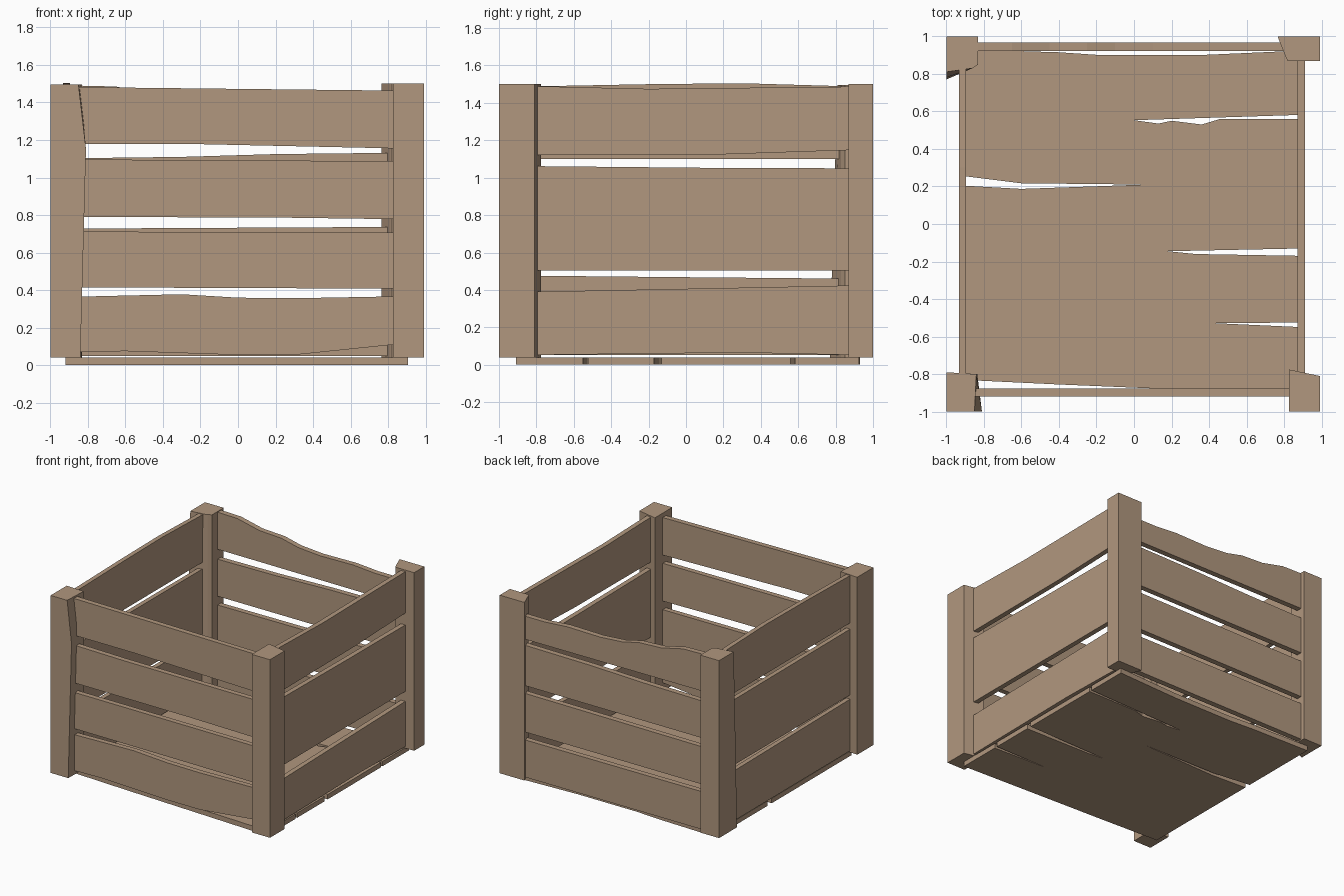
import bpy, bmesh

wood = bpy.data.materials.new("brown wood")
wood.diffuse_color = (0.44, 0.31, 0.21, 1)


def finish(name, bm):
    bmesh.ops.recalc_face_normals(bm, faces=bm.faces)
    me = bpy.data.meshes.new(name)
    bm.to_mesh(me)
    bm.free()
    me.materials.append(wood)
    ob = bpy.data.objects.new(name, me)
    bpy.context.collection.objects.link(ob)
    return ob


def loft(name, rings):
    """Closed solid through rings of equal point count."""
    bm = bmesh.new()
    loops = [[bm.verts.new(p) for p in r] for r in rings]
    n = len(loops[0])
    for a, b in zip(loops, loops[1:]):
        for i in range(n):
            j = (i + 1) % n
            bm.faces.new((a[i], a[j], b[j], b[i]))
    bm.faces.new(loops[0][::-1])
    bm.faces.new(loops[-1])
    return finish(name, bm)


def slat(name, axis, lo, hi, bottom, top):
    """Board with worn edges; bottom and top are (along, z) points."""
    outline = bottom + top[::-1]
    if axis == 'y':
        rings = [[(a, d, z) for a, z in outline] for d in (lo, hi)]
    else:
        rings = [[(d, a, z) for a, z in outline] for d in (lo, hi)]
    return loft(name, rings)


def post(name, *levels):
    """Corner post from (z, xy outline) levels."""
    return loft(name, [[(x, y, z) for x, y in ring] for z, ring in levels])


# Floor: one panel with cracks cut in from its ends
floor = [(-0.92, -0.83), (-0.4, -0.855), (0.2, -0.88), (0.905, -0.91),
         (0.905, -0.55), (0.42, -0.528), (0.905, -0.525),
         (0.905, -0.17), (0.33, -0.16), (0.18, -0.145), (0.905, -0.13),
         (0.905, 0.56), (0.46, 0.56), (0.36, 0.53), (0.2, 0.55), (0.13, 0.535),
         (0.0, 0.553), (0.905, 0.582),
         (0.905, 0.925), (0.8, 0.92), (0.35, 0.9), (-0.18, 0.9), (-0.4, 0.915),
         (-0.92, 0.93),
         (-0.92, 0.257), (-0.6, 0.217), (0.06, 0.21), (-0.6, 0.187), (-0.92, 0.205)]
loft("floor", [[(x, y, z) for x, y in floor] for z in (0.0, 0.04)])

# Corner posts, slightly warped
post("front_left_post",
     (0.04, [(-1, -1), (-0.84, -1), (-0.835, -0.8), (-1, -0.79)]),
     (1.15, [(-1, -1), (-0.81, -1), (-0.835, -0.8), (-1, -0.79)]),
     (1.495, [(-1, -1), (-0.85, -1), (-0.84, -0.8), (-1, -0.79)]))
fr = [(0.825, -1), (0.99, -1), (0.99, -0.81), (0.825, -0.775)]
post("front_right_post", (0.04, fr), (1.5, fr))
post("back_left_post",
     (0.04, [(-1, 1), (-1, 0.77), (-0.86, 0.83), (-0.83, 0.85), (-0.83, 1)]),
     (0.5, [(-1, 1), (-1, 0.78), (-0.86, 0.83), (-0.83, 0.85), (-0.83, 1)]),
     (1.495, [(-1, 1), (-1, 0.81), (-0.86, 0.83), (-0.83, 0.85), (-0.83, 1)]))
br = [(0.765, 1), (0.81, 0.885), (0.82, 0.868), (0.99, 0.868), (0.99, 1)]
post("back_right_post", (0.04, br), (1.5, br))

# Front slats
L, R = -0.87, 0.85
front = [
    ([(L, 0.07), (-0.6, 0.075), (0.0, 0.055), (0.3, 0.055), (R, 0.112)],
     [(L, 0.365), (-0.3, 0.378), (0.0, 0.36), (0.3, 0.357), (R, 0.367)]),
    ([(L, 0.415), (R, 0.408)], [(L, 0.712), (R, 0.708)]),
    ([(L, 0.79), (0.2, 0.787), (R, 0.778)], [(L, 1.1), (-0.4, 1.092), (R, 1.088)]),
    ([(L, 1.18), (-0.3, 1.18), (R, 1.155)], [(L, 1.482), (R, 1.463)]),
]
# Back slats; the top one is worn down toward the right
back = [
    ([(L, 0.05), (R, 0.05)], [(L, 0.36), (R, 0.355)]),
    ([(L, 0.42), (R, 0.42)], [(L, 0.728), (R, 0.737)]),
    ([(L, 0.8), (R, 0.8)], [(L, 1.103), (-0.3, 1.11), (0.2, 1.125), (R, 1.132)]),
    ([(L, 1.185), (R, 1.18)],
     [(L, 1.49), (-0.65, 1.485), (-0.45, 1.44), (-0.25, 1.43), (-0.1, 1.395),
      (0.1, 1.38), (0.4, 1.385), (0.6, 1.37), (R, 1.37)]),
]
for i, (b, t) in enumerate(front, 1):
    slat(f"front_slat_{i}", 'y', -0.92, -0.877, b, t)
for i, (b, t) in enumerate(back, 1):
    slat(f"back_slat_{i}", 'y', 0.921, 0.966, b, t)

# Side slats
F, B = -0.83, 0.89
right = [
    ([(F, 0.052), (0.3, 0.065), (B, 0.052)], [(F, 0.39), (0.2, 0.41), (B, 0.424)]),
    ([(F, 0.505), (B, 0.505)], [(F, 1.062), (0.1, 1.053), (B, 1.05)]),
    ([(F, 1.12), (0.2, 1.125), (B, 1.148)], [(F, 1.49), (-0.2, 1.475), (B, 1.487)]),
]
left = [
    ([(F, 0.052), (B, 0.052)], [(F, 0.476), (0.0, 0.468), (B, 0.46)]),
    ([(F, 0.51), (B, 0.51)], [(F, 1.05), (B, 1.045)]),
    ([(F, 1.1), (B, 1.1)], [(F, 1.488), (-0.2, 1.5), (0.3, 1.505), (B, 1.488)]),
]
for i, (b, t) in enumerate(right, 1):
    slat(f"right_slat_{i}", 'x', 0.87, 0.91, b, t)
for i, (b, t) in enumerate(left, 1):
    slat(f"left_slat_{i}", 'x', -0.932, -0.895, b, t)
